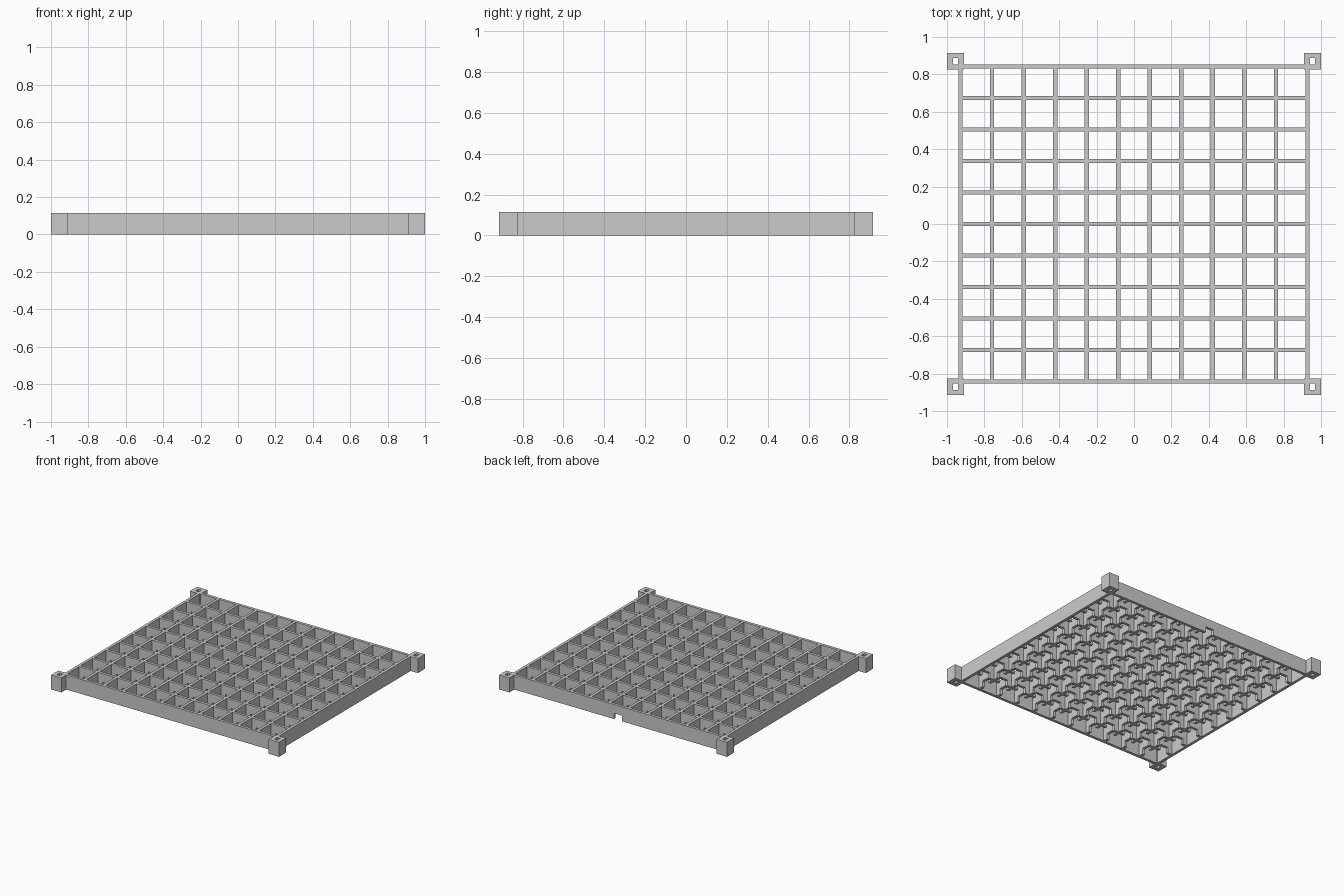
import bpy, bmesh
from mathutils import Matrix, Vector
from math import radians

if "Cube" in bpy.data.objects:
    bpy.data.objects.remove(bpy.data.objects["Cube"])

PITCH, WALL, HEIGHT = 0.1685, 0.022, 0.115
COLS, ROWS = 11, 10
NOTCH_W, NOTCH_H = 0.07, 0.045
HALF_X, HALF_Y = COLS * PITCH / 2, ROWS * PITCH / 2
POST = 0.09
POST_X, POST_Y = 1 - POST / 2, 0.915 - POST / 2

grey = bpy.data.materials.new("light grey plastic")
grey.use_nodes = True
colour = (0.6, 0.6, 0.6, 1)
grey.diffuse_color = colour
grey.node_tree.nodes["Principled BSDF"].inputs["Base Color"].default_value = colour


def extrude(name, faces, vector, matrix):
    """Extrude flat polygons along a vector into one solid object."""
    bm = bmesh.new()
    made = [bm.faces.new([bm.verts.new(p) for p in f]) for f in faces]
    bmesh.ops.remove_doubles(bm, verts=bm.verts, dist=1e-5)
    copy = bmesh.ops.extrude_face_region(bm, geom=bm.faces[:], use_keep_orig=True)
    moved = [g for g in copy["geom"] if isinstance(g, bmesh.types.BMVert)]
    bmesh.ops.translate(bm, verts=moved, vec=vector)
    bmesh.ops.recalc_face_normals(bm, faces=bm.faces)
    mesh = bpy.data.meshes.new(name)
    bm.to_mesh(mesh)
    bm.free()
    mesh.materials.append(grey)
    obj = bpy.data.objects.new(name, mesh)
    obj.matrix_world = matrix
    bpy.context.collection.objects.link(obj)
    return obj


def wall(name, half, notches, matrix):
    """Upright wall along local x, with notches cut in its lower edge."""
    outline = [(-half, 0)]
    for c in notches:
        a, b = c - NOTCH_W / 2, c + NOTCH_W / 2
        outline += [(a, 0), (a, NOTCH_H), (b, NOTCH_H), (b, 0)]
    outline += [(half, 0), (half, HEIGHT), (-half, HEIGHT)]
    face = [(x, -WALL / 2, z) for x, z in outline]
    return extrude(name, [face], Vector((0, WALL, 0)), matrix)


def centres(count):
    return [(i - (count - 1) / 2) * PITCH for i in range(count)]


# Walls running left to right; the back one has only a central cable notch
for j in range(ROWS + 1):
    if j == 0:
        name, notches = "front_wall", []
    elif j == ROWS:
        name, notches = "back_wall", [0]
    else:
        name, notches = f"row_divider_{j}", centres(COLS)
    half = HALF_X + WALL / 2 if j in (0, ROWS) else HALF_X - WALL / 2
    wall(name, half, notches, Matrix.Translation((0, j * PITCH - HALF_Y, 0)))

# Walls running front to back, between the front and back walls
turn = Matrix.Rotation(radians(90), 4, "Z")
for i in range(COLS + 1):
    side = {0: "right_wall", COLS: "left_wall"}.get(i)
    wall(side or f"column_divider_{i}", HALF_Y - WALL / 2,
         [] if side else centres(ROWS),
         Matrix.Translation((i * PITCH - HALF_X, 0, 0)) @ turn)

# Corner posts with a rectangular hole right through
signs = [(-1, -1), (1, -1), (1, 1), (-1, 1)]
outer = [(POST / 2 * a, POST / 2 * b, 0) for a, b in signs]
inner = [(0.013 * a, 0.018 * b, 0) for a, b in signs]
ring = [[outer[k - 1], outer[k], inner[k], inner[k - 1]] for k in range(4)]
for sx, sy in signs:
    name = ("back" if sy > 0 else "front") + ("_left" if sx > 0 else "_right") + "_post"
    extrude(name, ring, Vector((0, 0, HEIGHT)),
            Matrix.Translation((sx * POST_X, sy * POST_Y, 0)))
